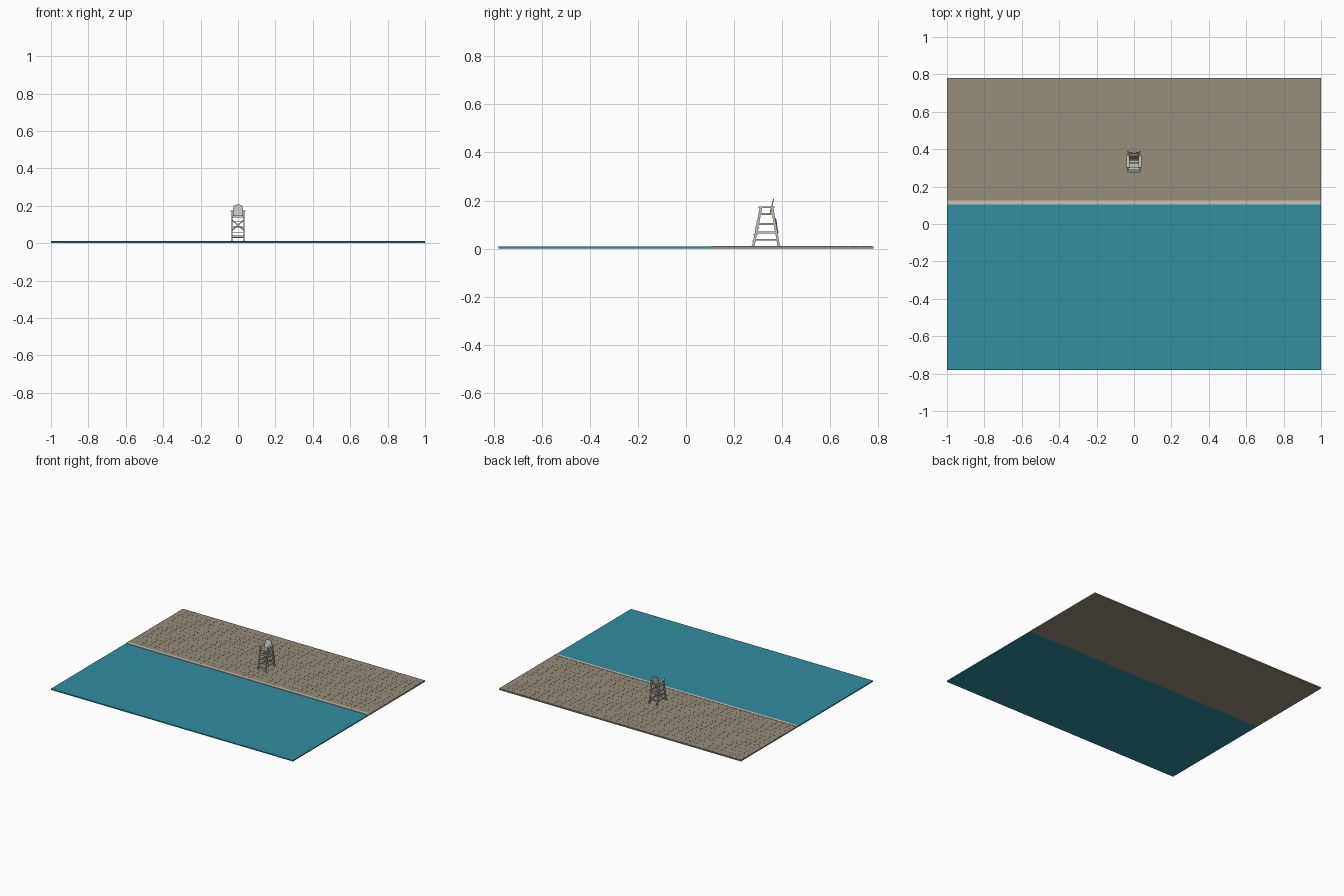
import bpy
import bmesh
from math import pi, cos, sin
from mathutils import Vector, Matrix

cube = bpy.data.objects.get("Cube")
if cube:
    bpy.data.objects.remove(cube, do_unlink=True)


def material(name, rgb):
    m = bpy.data.materials.new(name)
    m.use_nodes = True
    m.diffuse_color = (*rgb, 1)
    m.node_tree.nodes["Principled BSDF"].inputs["Base Color"].default_value = (*rgb, 1)
    return m


WATER = material("pool_water", (0.03, 0.27, 0.35))
DECK = material("deck_stone", (0.31, 0.27, 0.20))
COPING = material("pale_coping", (0.60, 0.52, 0.44))
FRAME = material("painted_frame", (0.58, 0.58, 0.53))
SEAT = material("pale_seat", (0.55, 0.56, 0.48))


def finish(name, bm, mat):
    bmesh.ops.recalc_face_normals(bm, faces=bm.faces)
    mesh = bpy.data.meshes.new(name)
    bm.to_mesh(mesh)
    bm.free()
    mesh.materials.append(mat)
    obj = bpy.data.objects.new(name, mesh)
    bpy.context.collection.objects.link(obj)
    return obj


def box(name, lo, hi, mat):
    lo, hi = Vector(lo), Vector(hi)
    bm = bmesh.new()
    place = Matrix.Translation((lo + hi) / 2) @ Matrix.Diagonal((*(hi - lo), 1))
    bmesh.ops.create_cube(bm, size=1, matrix=place)
    return finish(name, bm, mat)


def beam(name, a, b, width, depth, mat=FRAME):
    """Rectangular bar between two points; width lies across the bar along x where possible."""
    a, b = Vector(a), Vector(b)
    along = (b - a).normalized()
    side = Vector((1, 0, 0)) if abs(along.x) < 0.5 else Vector((0, 1, 0))
    side = (side - along * side.dot(along)).normalized()
    axes = Matrix((side, along.cross(side), along)).transposed().to_4x4()
    bm = bmesh.new()
    place = Matrix.Translation((a + b) / 2) @ axes @ Matrix.Diagonal((width, depth, (b - a).length, 1))
    bmesh.ops.create_cube(bm, size=1, matrix=place)
    return finish(name, bm, mat)


# Ground: water, paved deck and the pool edge
EDGE, BACK, TOP = 0.105, 0.78, 0.010
box("water", (-1, -BACK, 0), (1, EDGE, 0.008), WATER)
box("deck_base", (-1, EDGE, 0), (1, BACK, TOP - 0.001), DECK)
box("pool_coping", (-1, EDGE, 0.004), (1, EDGE + 0.02, 0.012), COPING)

# Paving slabs with hairline joints
tile, gap = 0.05, 0.0006
slab = box("paving_slabs", (-1, EDGE + 0.02, TOP - 0.002), (-1 + tile - gap, EDGE + 0.02 + tile - gap, TOP), DECK)
for axis, count in ((0, 40), (1, 13)):
    arr = slab.modifiers.new("rows", "ARRAY")
    arr.use_relative_offset = False
    arr.use_constant_offset = True
    arr.constant_offset_displace = (tile * (axis == 0), tile * (axis == 1), 0)
    arr.count = count

# Chair frame: two leaning leg pairs meet the armrests
ARM_Z, HALF = 0.172, 0.032


def leg_y(front, z):
    t = (z - TOP) / (ARM_Z - TOP)
    return 0.280 + 0.032 * t if front else 0.386 - 0.028 * t


for sx, side in ((1, "left"), (-1, "right")):
    x = sx * HALF
    for front, label in ((True, "front"), (False, "back")):
        beam(f"{side}_{label}_leg", (x, leg_y(front, TOP), TOP),
             (x, leg_y(front, ARM_Z), ARM_Z), 0.007, 0.010)
        box(f"{side}_{label}_foot", (x - 0.006, leg_y(front, TOP) - 0.008, TOP),
            (x + 0.006, leg_y(front, TOP) + 0.008, TOP + 0.003), FRAME)
    for i, z in enumerate((0.037, 0.068, 0.102, 0.144)):
        beam(f"{side}_side_rail_{i + 1}", (x, leg_y(True, z), z), (x, leg_y(False, z), z), 0.005, 0.008)
    box(f"{side}_armrest", (x - 0.008, 0.302, ARM_Z - 0.002), (x + 0.008, 0.369, ARM_Z + 0.003), FRAME)

# Front ladder steps and rear cross rails
for i, z in enumerate((0.030, 0.058, 0.086, 0.114)):
    y = leg_y(True, z)
    box(f"front_step_{i + 1}", (-HALF, y - 0.008, z - 0.002), (HALF, y + 0.008, z + 0.003), FRAME)
for i, z in enumerate((0.037, 0.142)):
    beam(f"back_rail_{i + 1}", (-HALF, leg_y(False, z), z), (HALF, leg_y(False, z), z), 0.005, 0.007)

# Rear diagonal braces
for s, label in ((1, "rising"), (-1, "falling")):
    lo, hi = 0.068, 0.124
    beam(f"{label}_brace", (-s * HALF, leg_y(False, lo) + 0.006, lo),
         (s * HALF, leg_y(False, hi) + 0.006, hi), 0.004, 0.007)

# Slatted seat
for i in range(4):
    y = 0.300 + i * 0.014
    box(f"seat_slat_{i + 1}", (-0.030, y, 0.144), (0.030, y + 0.012, 0.149), SEAT)

# Round-topped backrest, leaning slightly back
bm = bmesh.new()
w, r, low, high = 0.026, 0.018, 0.149, 0.206
outline = [(-w, low), (w, low)]
for cx, start in ((w - r, 0), (r - w, pi / 2)):
    for k in range(6):
        a = start + k * pi / 10
        outline.append((cx + r * cos(a), high - r + r * sin(a)))
verts = [bm.verts.new((x, 0.348 + (z - low) * 0.25, z)) for x, z in outline]
face = bm.faces.new(verts)
new = bmesh.ops.extrude_face_region(bm, geom=[face])["geom"]
bmesh.ops.translate(bm, vec=(0, 0.004, 0), verts=[v for v in new if isinstance(v, bmesh.types.BMVert)])
finish("backrest", bm, SEAT)
